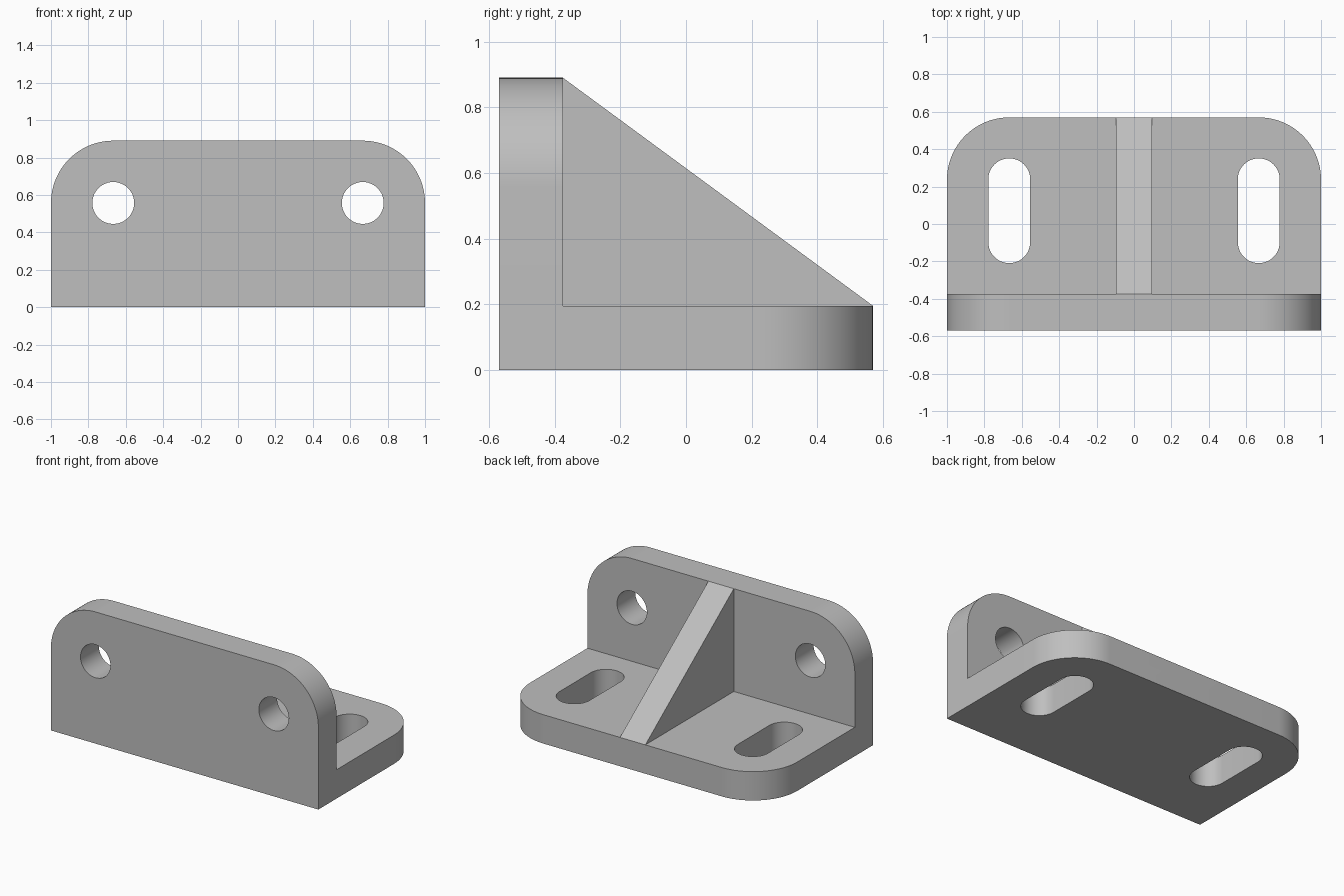
import bpy
import bmesh
from math import cos, sin, pi, radians
from mathutils import Vector

if "Cube" in bpy.data.objects:
    bpy.data.objects.remove(bpy.data.objects["Cube"])

FRONT, BACK = -0.57, 0.57
HEIGHT, THICK = 0.89, 0.195
INNER = FRONT + THICK
CORNER, HOLE = 1 / 3, 0.112
HOLE_X = 0.667

grey = bpy.data.materials.new("plain grey")
grey.use_nodes = True
colour = (0.52, 0.52, 0.52, 1)
grey.diffuse_color = colour
grey.node_tree.nodes["Principled BSDF"].inputs["Base Color"].default_value = colour


def arc(cu, cv, r, start, end, steps):
    """Points on an arc, angles in degrees."""
    angles = [radians(start + (end - start) * i / steps) for i in range(steps + 1)]
    return [(cu + r * cos(a), cv + r * sin(a)) for a in angles]


def prism(name, outline, place, sweep):
    """Extrude a 2D outline; place maps (u, v) to a 3D point."""
    bm = bmesh.new()
    face = bm.faces.new([bm.verts.new(place(u, v)) for u, v in outline])
    ext = bmesh.ops.extrude_face_region(bm, geom=[face])
    verts = [g for g in ext["geom"] if isinstance(g, bmesh.types.BMVert)]
    bmesh.ops.translate(bm, verts=verts, vec=Vector(sweep))
    bmesh.ops.recalc_face_normals(bm, faces=bm.faces)
    mesh = bpy.data.meshes.new(name)
    bm.to_mesh(mesh)
    bm.free()
    mesh.materials.append(grey)
    obj = bpy.data.objects.new(name, mesh)
    bpy.context.collection.objects.link(obj)
    return obj


def combine(target, tool, operation):
    """Apply a boolean and discard the tool object."""
    mod = target.modifiers.new("join", 'BOOLEAN')
    mod.operation, mod.solver, mod.object = operation, 'EXACT', tool
    bpy.context.view_layer.objects.active = target
    bpy.ops.object.modifier_apply(modifier=mod.name)
    bpy.data.objects.remove(tool)


def rounded_plate(low, high):
    """Plate outline with two rounded far corners."""
    c = 1 - CORNER
    return ([(-1, low), (1, low)] + arc(c, high - CORNER, CORNER, 0, 90, 24)
            + arc(-c, high - CORNER, CORNER, 90, 180, 24))


def on_floor(u, v):
    return (u, v, 0)


def on_front(u, v):
    return (u, FRONT, v)


# Base flange, upright flange and diagonal rib fused into one body
bracket = prism("bracket", rounded_plate(FRONT, BACK), on_floor, (0, 0, THICK))
upright = prism("upright", rounded_plate(0, HEIGHT), on_front, (0, THICK, 0))
combine(bracket, upright, 'UNION')
rib_side = [(INNER, HEIGHT), (BACK, THICK), (BACK - 0.1, THICK / 2),
            (INNER - 0.1, THICK / 2), (INNER - 0.1, HEIGHT - 0.1)]
rib = prism("rib", rib_side, lambda u, v: (-0.095, u, v), (0.19, 0, 0))
combine(bracket, rib, 'UNION')

# Round holes in the upright, slots in the base
for side in (-1, 1):
    x = side * HOLE_X
    circle = arc(x, 0.557, HOLE, 0, 360, 48)[:-1]
    hole = prism("hole_cutter", [(u, v) for u, v in circle],
                 lambda u, v: (u, FRONT - 0.1, v), (0, THICK + 0.2, 0))
    combine(bracket, hole, 'DIFFERENCE')
    slot_outline = arc(x, 0.239, HOLE, 0, 180, 24) + arc(x, -0.097, HOLE, 180, 360, 24)
    slot = prism("slot_cutter", slot_outline,
                 lambda u, v: (u, v, -0.1), (0, 0, THICK + 0.2))
    combine(bracket, slot, 'DIFFERENCE')

# Smooth curved walls, keep machined edges crisp
bpy.ops.object.select_all(action='DESELECT')
bracket.select_set(True)
bpy.context.view_layer.objects.active = bracket
bpy.ops.object.shade_smooth_by_angle(angle=radians(30))
